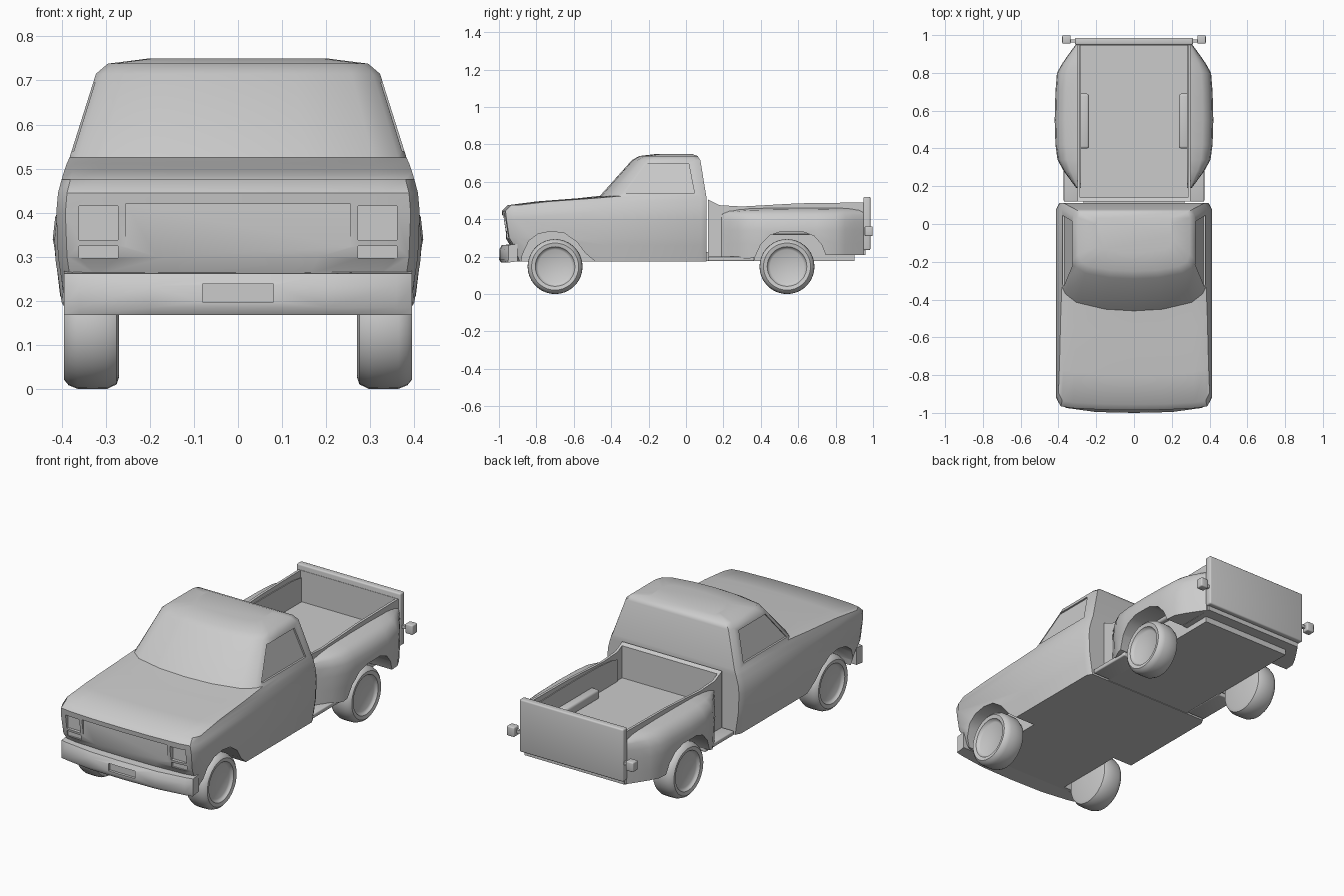
import bpy, bmesh, math
from mathutils import Vector

if "Cube" in bpy.data.objects:
    bpy.data.objects.remove(bpy.data.objects["Cube"])

grey = bpy.data.materials.new("plain grey")
grey.use_nodes = True
COLOUR = (0.6, 0.6, 0.6, 1)
grey.diffuse_color = COLOUR
grey.node_tree.nodes["Principled BSDF"].inputs["Base Color"].default_value = COLOUR


def finish(name, bm):
    bmesh.ops.recalc_face_normals(bm, faces=bm.faces)
    mesh = bpy.data.meshes.new(name)
    bm.to_mesh(mesh)
    bm.free()
    mesh.materials.append(grey)
    obj = bpy.data.objects.new(name, mesh)
    bpy.context.collection.objects.link(obj)
    return obj


def loft(name, rings, cap=True, wrap=False):
    bm = bmesh.new()
    rows = [[bm.verts.new(p) for p in ring] for ring in rings]
    pairs = list(zip(rows, rows[1:])) + ([(rows[-1], rows[0])] if wrap else [])
    for a, b in pairs:
        for i in range(len(a)):
            j = (i + 1) % len(a)
            bm.faces.new((a[i], a[j], b[j], b[i]))
    if cap:
        bm.faces.new(rows[0])
        bm.faces.new(rows[-1])
    return finish(name, bm)


def prism(name, outline, x0, x1):
    """Side outline of (y, z) points stretched between two x values."""
    return loft(name, [[(x, y, z) for y, z in outline] for x in (x0, x1)])


def box(name, x, y, z, bevel=0.0):
    obj = prism(name, [(y[0], z[0]), (y[1], z[0]), (y[1], z[1]), (y[0], z[1])], *x)
    if bevel:
        mod = obj.modifiers.new("round", "BEVEL")
        mod.width, mod.segments = bevel, 3
        apply(obj, mod)
    return obj


def apply(obj, mod):
    bpy.context.view_layer.objects.active = obj
    bpy.ops.object.modifier_apply(modifier=mod.name)


def cut(obj, cutter):
    mod = obj.modifiers.new("cut", "BOOLEAN")
    mod.operation, mod.solver, mod.object = "DIFFERENCE", "EXACT", cutter
    apply(obj, mod)
    bpy.data.objects.remove(cutter)


def span(side, a, b):
    return sorted((side * a, side * b))


FRONT_ARCH = [(-.89, .1), (-.875, .21), (-.84, .285), (-.79, .322), (-.72, .335),
              (-.65, .325), (-.585, .28), (-.54, .22), (-.48, .17), (-.48, .1)]
REAR_ARCH = [(.36, .1), (.365, .19), (.4, .265), (.45, .315), (.51, .335),
             (.62, .335), (.685, .31), (.725, .265), (.75, .2), (.75, .1)]

# Cab and hood: stacked plan outlines (height, front, back, half width, bow)
LEVELS = [(.175, -.91, .11, .388, .02), (.26, -.94, .11, .402, .02),
          (.30, -.965, .11, .408, .02), (.40, -.98, .11, .412, .02),
          (.445, -.985, .11, .408, .02), (.475, -.955, .11, .40, .02),
          (.495, -.80, .11, .394, .03), (.512, -.58, .11, .388, .05),
          (.525, -.46, .108, .382, .09), (.715, -.29, .077, .322, .06),
          (.738, -.25, .062, .295, .05), (.75, -.15, .03, .2, .03)]


def plan(z, front, back, w, bow):
    half = [(.4 * w, front + .1 * bow), (.8 * w, front + .5 * bow),
            (.95 * w, front + bow), (w, front + bow + .04),
            (w, (front + back) / 2), (w, back - .03), (.96 * w, back)]
    right = [(-x, y) for x, y in reversed(half)]
    return [(x, y, z) for x, y in [(0, front)] + half + right]


cab = loft("cab_and_hood", [plan(*level) for level in LEVELS])
cut(cab, box("grille_cut", (-.255, .255), (-1.1, -.962), (.292, .42)))
for s in (-1, 1):
    cut(cab, prism("arch_cut", FRONT_ARCH, *span(s, .268, .5)))
    cut(cab, box("headlight_cut", span(s, .272, .36), (-1.1, -.945), (.338, .415)))
    cut(cab, box("signal_cut", span(s, .272, .36), (-1.1, -.945), (.297, .325)))
    # Side windows: a shallow recess following the slanted cab side
    window = [(-.33, .54), (-.215, .695), (.015, .695), (.045, .54)]
    depth = lambda z: .382 - (z - .525) * .316 - .01
    cut(cab, loft("window_cut", [[(s * (depth(z) + d), y, z) for y, z in window]
                                 for d in (0, .1)]))

# Front bumper, swept back at its ends, with a plate recess
bumper_rings = []
for x in (-.395, -.36, -.2, 0, .2, .36, .395):
    y = -1 + .035 * (abs(x) / .395) ** 3
    end = abs(x) > .37
    bumper_rings.append([(x, -.9, .175), (x, y + .012, .168), (x, y + end * .015, .185),
                         (x, y + end * .015, .235), (x, y + .015, .262), (x, -.9, .268)])
bumper = loft("front_bumper", bumper_rings)
cut(bumper, box("plate_cut", (-.08, .08), (-1.1, -.985), (.198, .238)))

# Cargo bed with open top
bed = prism("cargo_bed", [(.118, .2), (.96, .21), (.96, .49), (.6, .485), (.3, .468),
                          (.18, .475), (.118, .505)], -.3, .3)
cut(bed, box("bed_cavity", (-.286, .286), (.14, .946), (.32, .7)))
box("underframe", (-.268, .268), (.08, .9), (.178, .225))
box("tailgate", (-.312, .312), (.948, .986), (.235, .52), .008)

# Flared rear fenders: (y, half width, top height)
FENDER = [(.19, .305, .44), (.23, .335, .45), (.28, .372, .455), (.34, .405, .46),
          (.42, .416, .462), (.55, .42, .464), (.7, .416, .464), (.8, .408, .462),
          (.85, .38, .462), (.9, .345, .458), (.95, .308, .45)]
for s in (-1, 1):
    side = "left" if s > 0 else "right"
    rings = []
    for y, w, top in FENDER:
        base = .19 if y < .4 else .21
        section = [(0, base), (.93, base), (.97, .27), (1, .34), (.96, .39),
                   (.84, .425), (.6, top - .012), (0, top)]
        rings.append([(s * (.28 + (w - .28) * k), y, z) for k, z in section])
    fender = loft(side + "_rear_fender", rings)
    cut(fender, prism("arch_cut", REAR_ARCH, *span(s, .268, .5)))
    cut(bed, prism("arch_cut", REAR_ARCH, *span(s, .268, .5)))
    box(side + "_wheel_well", span(s, .238, .294), (.4, .69), (.318, .37), .012)
    box(side + "_step", span(s, .26, .372), (.118, .365), (.176, .2), .006)
    box(side + "_tail_light_arm", span(s, .3, .345), (.962, .978), (.328, .345))
    box(side + "_tail_light", span(s, .335, .38), (.955, .998), (.31, .362), .006)

# Wheels: (radius, x) profile turned around the axle
TYRE = [(.004, .372), (.09, .374), (.1, .38), (.106, .39), (.126, .394), (.138, .384),
        (.146, .364), (.147, .33), (.146, .296), (.136, .275), (.12, .27), (.004, .272)]
for end, y in (("front", -.70), ("rear", .54)):
    for s in (-1, 1):
        rings = []
        for r, x in TYRE:
            angles = [i * math.tau / 36 for i in range(36)]
            rings.append([(s * x, y + r * math.cos(a), .147 + r * math.sin(a)) for a in angles])
        loft(f"{end}_{'left' if s > 0 else 'right'}_wheel", rings)

# Smooth shading with sharp edges kept
for obj in bpy.context.scene.objects:
    if obj.type == "MESH":
        bpy.ops.object.select_all(action="DESELECT")
        obj.select_set(True)
        bpy.context.view_layer.objects.active = obj
        bpy.ops.object.shade_smooth_by_angle(angle=math.radians(38))
